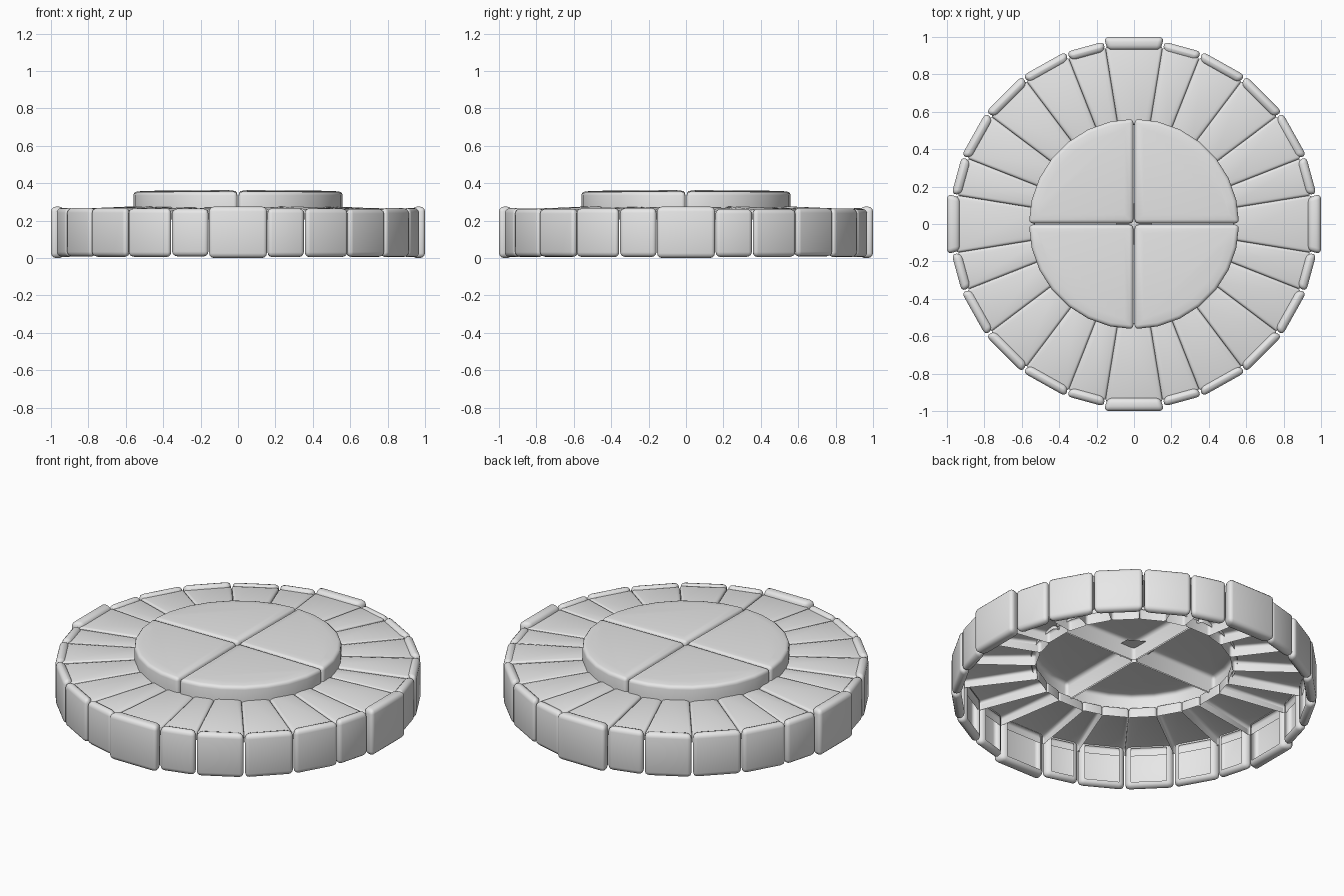
import bpy, bmesh, math, random
from mathutils import Matrix, Vector

random.seed(4)
cube = bpy.data.objects.get("Cube")
if cube:
    bpy.data.objects.remove(cube, do_unlink=True)

GREY = (0.8, 0.8, 0.8, 1.0)
stone = bpy.data.materials.new("grey_stone")
stone.use_nodes = True
stone.diffuse_color = GREY
stone.node_tree.nodes["Principled BSDF"].inputs["Base Color"].default_value = GREY


def prism(outline, bottom, tops):
    """Closed solid over an outline, with one top height per corner."""
    bm = bmesh.new()
    low = [bm.verts.new((x, y, bottom)) for x, y in outline]
    high = [bm.verts.new((p[0], p[1], z)) for p, z in zip(outline, tops)]
    bm.faces.new(low)
    bm.faces.new(high)
    n = len(low)
    for i in range(n):
        j = (i + 1) % n
        bm.faces.new((low[i], low[j], high[j], high[i]))
    bmesh.ops.recalc_face_normals(bm, faces=bm.faces)
    return bm


def largest_facing(bm, direction):
    """The biggest face turned along a direction."""
    bm.normal_update()
    faces = [f for f in bm.faces if f.normal.dot(direction) > 0.9]
    return max(faces, key=lambda f: f.calc_area())


def remove_face(bm, direction):
    face = largest_facing(bm, Vector(direction))
    bmesh.ops.delete(bm, geom=[face], context='FACES')


def round_edges(bm, width):
    bm.normal_update()
    edges = [e for e in bm.edges
             if len(e.link_faces) == 2 and e.calc_face_angle() > 0.6]
    bmesh.ops.bevel(bm, geom=edges, offset=width, segments=3, profile=0.5,
                    affect='EDGES', clamp_overlap=True)


def swell(bm, direction, margin, height):
    """Raise the middle of a worn face a little."""
    face = largest_facing(bm, Vector(direction))
    bmesh.ops.inset_region(bm, faces=[face], thickness=margin, depth=height)


def finish(bm, name, turn=0.0):
    bm.transform(Matrix.Rotation(turn, 4, 'Z'))
    mesh = bpy.data.meshes.new(name)
    bm.to_mesh(mesh)
    bm.free()
    mesh.materials.append(stone)
    mesh.shade_smooth()
    mesh.set_sharp_from_angle(angle=math.radians(45))
    obj = bpy.data.objects.new(name, mesh)
    bpy.context.collection.objects.link(obj)


def rim_block(name, turn, half, radius):
    inner = 0.93
    w0 = inner * math.tan(half) - 0.008
    w1 = radius * math.tan(half) - 0.001
    top = 0.275 if radius == 1 else 0.266 + random.uniform(-0.004, 0.003)
    bottom = 0 if radius == 1 else random.uniform(0.003, 0.01)
    bm = prism([(inner, -w0), (radius, -w1), (radius, w1), (inner, w0)],
               bottom, [top] * 4)
    round_edges(bm, 0.026)
    remove_face(bm, (-1, 0, 0))      # hollow back
    finish(bm, name, turn)


def ring_wedge(name, turn, half):
    inner, outer = 0.53, 0.95
    w0, w1 = inner * math.tan(half), outer * math.tan(half)
    z = 0.252 + random.uniform(-0.004, 0.004)
    bm = prism([(inner, -w0), (outer, -w1), (outer, w1), (inner, w0)],
               0.205, [z + 0.018, z, z, z + 0.018])
    remove_face(bm, (0, 0, -1))      # open underside
    round_edges(bm, 0.014)
    swell(bm, (0, 0, 1), 0.02, 0.004)
    finish(bm, name, turn)


# Rim blocks and sloping ring stones, the same in each quarter
edges = [-9.2, 9.2, 21.5, 37, 53, 68.5, 80.8]
for quarter in range(4):
    for i, (a, b) in enumerate(zip(edges, edges[1:])):
        turn = math.radians((a + b) / 2 + 90 * quarter)
        half = math.radians((b - a) / 2)
        label = f"{quarter + 1}_{i + 1}"
        rim_block("rim_block_" + label, turn, half, 1 if i == 0 else 0.983)
        ring_wedge("ring_stone_" + label, turn, half)

# Raised centre slab in four quarters
R, GAP, STEPS = 0.562, 0.004, 7
start = math.asin(GAP / R)
for quarter in range(4):
    outline = [(GAP, GAP)]
    for k in range(STEPS + 1):
        t = start + (math.pi / 2 - 2 * start) * k / STEPS
        outline.append((R * math.cos(t), R * math.sin(t)))
    bm = prism(outline, 0.25, [0.36] + [0.355] * (STEPS + 1))
    remove_face(bm, (0, 0, -1))
    round_edges(bm, 0.02)
    swell(bm, (0, 0, 1), 0.04, 0.004)
    finish(bm, f"centre_slab_{quarter + 1}", quarter * math.pi / 2)

# Small plate closing the middle joint from beneath
bm = bmesh.new()
bmesh.ops.create_circle(bm, cap_ends=True, segments=6, radius=0.11,
                        matrix=Matrix.Translation((0, 0, 0.325)))
finish(bm, "centre_plate")
